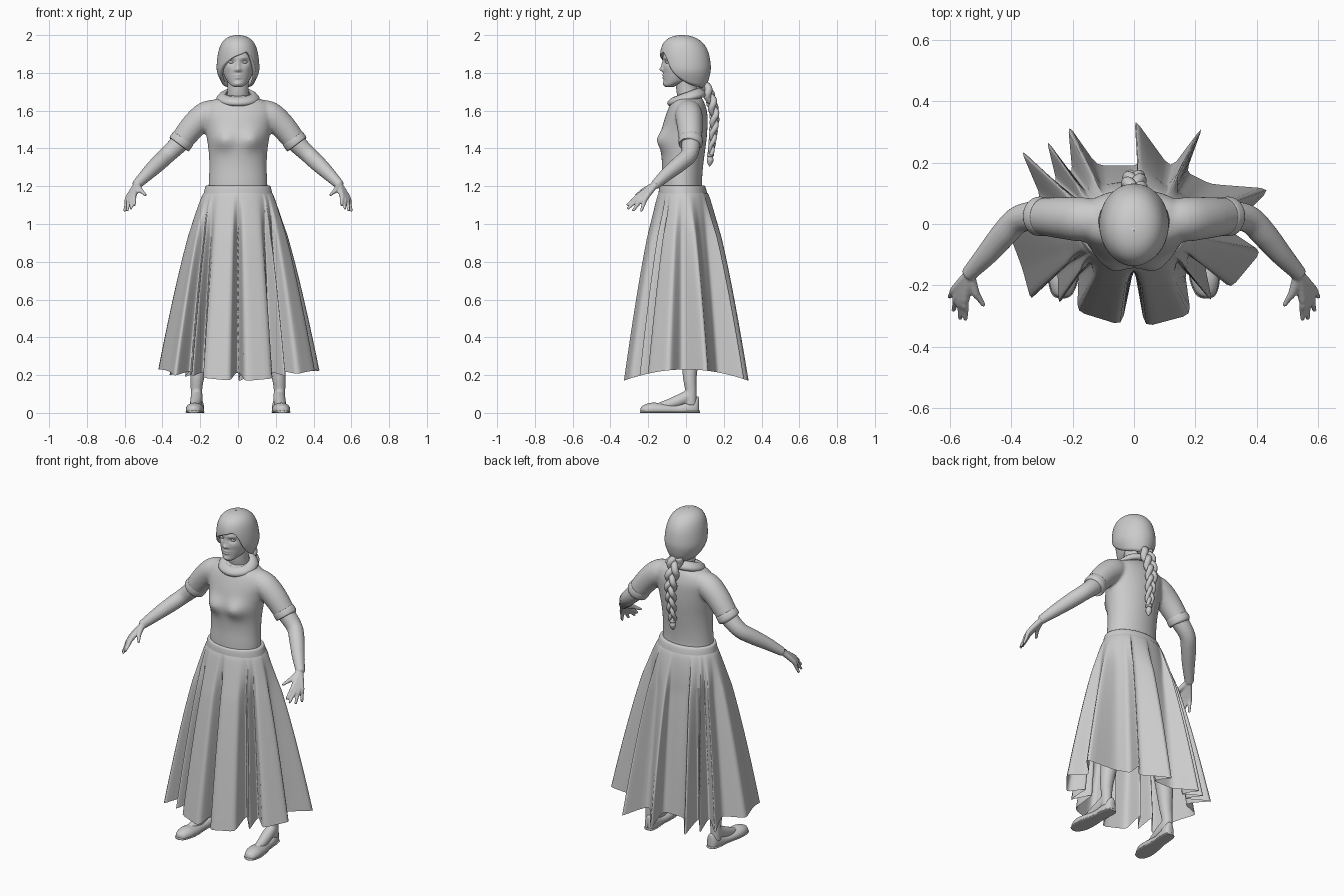
import bpy
import bmesh
from math import sin, cos, pi, exp, atan2, sqrt
from mathutils import Vector

if "Cube" in bpy.data.objects:
    bpy.data.objects.remove(bpy.data.objects["Cube"])

grey = bpy.data.materials.new("plain grey")
grey.use_nodes = True
grey.diffuse_color = (0.6, 0.6, 0.6, 1)
grey.node_tree.nodes["Principled BSDF"].inputs["Base Color"].default_value = (0.6, 0.6, 0.6, 1)


def smooth(rows, n=6):
    """Catmull-Rom subdivision of a list of number tuples."""
    out = []
    last = len(rows) - 1
    for i in range(last):
        a, b, c, d = (rows[max(0, min(last, j))] for j in (i - 1, i, i + 1, i + 2))
        for k in range(n):
            t = k / n
            out.append(tuple(q + 0.5 * t * ((r - p) + t * (2*p - 5*q + 4*r - s + t * (3*(q - r) + s - p)))
                             for p, q, r, s in zip(a, b, c, d)))
    return out + [rows[-1]]


def lookup(table, x):
    for a, b in zip(table, table[1:]):
        if x <= b[0]:
            t = (x - a[0]) / (b[0] - a[0])
            return [p + (q - p) * t for p, q in zip(a, b)]
    return table[-1]


def build(name, lofts, cap=True, mirror=False, voxel=0, thick=0):
    """One object from one or more lofts, each a list of closed rings."""
    bm = bmesh.new()
    for rings in lofts:
        vs = [[bm.verts.new(p) for p in ring] for ring in rings]
        n = len(vs[0])
        for a, b in zip(vs, vs[1:]):
            for i in range(n):
                bm.faces.new((a[i], a[(i + 1) % n], b[(i + 1) % n], b[i]))
        if cap:
            bm.faces.new(vs[0])
            bm.faces.new(vs[-1])
    bmesh.ops.recalc_face_normals(bm, faces=bm.faces)
    for f in bm.faces:
        f.smooth = True
    me = bpy.data.meshes.new(name)
    bm.to_mesh(me)
    bm.free()
    me.materials.append(grey)
    ob = bpy.data.objects.new(name, me)
    bpy.context.collection.objects.link(ob)
    if mirror:
        ob.modifiers.new("Mirror", "MIRROR").use_mirror_merge = False
    if voxel:
        m = ob.modifiers.new("Remesh", "REMESH")
        m.mode = "VOXEL"
        m.voxel_size = voxel
        m.use_smooth_shade = True
        m = ob.modifiers.new("Smooth", "SMOOTH")
        m.iterations = 4
    if thick:
        m = ob.modifiers.new("Solidify", "SOLIDIFY")
        m.thickness = thick


def ellipse(z, hw, yf, yb, n=64, tilt=0):
    c, r = (yf + yb) / 2, (yb - yf) / 2
    return [Vector((hw * sin(2*pi*i/n), c - r * cos(2*pi*i/n), z - tilt * cos(2*pi*i/n))) for i in range(n)]


def body(rows, bumps=(), n=6):
    """Stack of ellipses (z, half width, front y, back y) with soft bumps on the front."""
    rings = [ellipse(*r) for r in smooth(rows, n)]
    for r in rings:
        c = sum(v.y for v in r) / len(r)
        for v in r:
            if v.y < c:
                v.y -= sum(a * exp(-((v.x - x) / sx) ** 2 - ((v.z - z) / sz) ** 2)
                           for x, z, a, sx, sz in bumps)
    return rings


def tube(path, sides=16, n=6):
    """Round tube along points (x, y, z, radius)."""
    pts = smooth(path, n)
    rings = []
    for i, p in enumerate(pts):
        d = Vector(pts[min(i + 1, len(pts) - 1)][:3]) - Vector(pts[max(i - 1, 0)][:3])
        u = d.cross((0.13, 1, 0.21) if abs(d.normalized().y) < 0.8 else (1, 0, 0.1)).normalized()
        w = d.normalized().cross(u)
        rings.append([Vector(p[:3]) + p[3] * (u * cos(2*pi*k/sides) + w * sin(2*pi*k/sides)) for k in range(sides)])
    return rings


def flip(rings):
    return [[Vector((-v.x, v.y, v.z)) for v in r] for r in rings]


def ball(name, loc, size):
    bpy.ops.mesh.primitive_uv_sphere_add(segments=20, ring_count=12, radius=1, location=loc)
    ob = bpy.context.object
    ob.name = name
    ob.scale = size
    ob.data.materials.append(grey)
    bpy.ops.object.shade_smooth()


# Blouse: torso and short sleeves fused together
torso = body([(1.15, .158, -.13, .09), (1.22, .155, -.13, .085), (1.3, .152, -.127, .09), (1.38, .155, -.13, .1),
              (1.46, .166, -.128, .11), (1.53, .18, -.12, .114), (1.59, .19, -.102, .112), (1.635, .17, -.083, .1),
              (1.665, .11, -.068, .085), (1.68, .07, -.05, .07)],
             [(.075, 1.445, .036, .06, .052), (-.075, 1.445, .036, .06, .052)])
sleeve = tube([(.09, .012, 1.6, .06), (.165, .015, 1.578, .072), (.235, .02, 1.52, .068), (.308, .025, 1.428, .06)], 24)
build("blouse", [torso, sleeve, flip(sleeve)], voxel=.009)
build("sleeve_cuff", [tube([(.288, .024, 1.454, .058), (.29, .024, 1.451, .063), (.31, .025, 1.425, .064),
                            (.313, .025, 1.421, .056)], 28, 3)], mirror=True)

# Flat collar lying on the shoulders, and the waistband
collar = [ellipse(1.668 + dz, .092 + dr, -.076 - dr, .085 + dr, 48, .024)
          for dr, dz in ((-.028, .024), (-.014, .03), (.004, .022), (.02, .006), (.024, -.008), (.014, -.02), (-.016, -.012))]
build("collar", [collar + collar[:1]], cap=False)
build("waistband", [body([(1.135, .186, -.148, .115), (1.16, .182, -.146, .112), (1.19, .175, -.142, .105),
                          (1.203, .168, -.136, .097), (1.204, .15, -.12, .08)], n=3)], cap=False)

# Pleated skirt: straight-edged hem outline blended up into the waist ellipse
hem = [(0, -.14), (.035, -.335), (.185, -.295), (.165, -.15), (.255, -.255), (.23, -.13), (.315, -.21), (.415, -.09),
       (.31, -.02), (.445, .115), (.25, .13), (.17, .17), (.225, .32), (.12, .18), (0, .345), (.02, .19),
       (-.12, .19), (-.215, .325), (-.2, .16), (-.285, .275), (-.25, .13), (-.37, .245), (-.3, .08), (-.43, .03),
       (-.365, -.14), (-.335, -.25), (-.25, -.13), (-.245, -.265), (-.18, -.15), (-.185, -.285), (-.04, -.33)]
angles = sorted(atan2(x, -y) % (2 * pi) for x, y in hem) + [2 * pi]
outline = []
for i, p in enumerate(hem):
    q = hem[(i + 1) % len(hem)]
    for k in range(6):
        t = k / 6
        outline.append((p[0] + (q[0] - p[0]) * t, p[1] + (q[1] - p[1]) * t, angles[i] + (angles[i + 1] - angles[i]) * t))
outline = [((outline[i - 1][0] + 2 * p[0] + outline[(i + 1) % len(outline)][0]) / 4,
            (outline[i - 1][1] + 2 * p[1] + outline[(i + 1) % len(outline)][1]) / 4, p[2])
           for i, p in enumerate(outline)]
skirt = []
for level in range(29):
    t = (level / 28) ** 1.4
    f = t ** .75
    fold = min(1, .3 + 3 * t)
    ring = []
    for x, y, a in outline:
        low = .23 - .55 * y * y
        wx, wy = .18 * sin(a), -.015 - .13 * cos(a)
        hx = .38 * sin(a) + (x - .38 * sin(a)) * fold
        hy = -.27 * cos(a) + (y + .27 * cos(a)) * fold
        ring.append(Vector((wx + (hx - wx) * f, wy + (hy - wy) * f, 1.165 + (low - 1.165) * t)))
    skirt.append(ring)
build("skirt", [skirt], cap=False)

# Arms with hands: every finger runs from the wrist so the palm fuses
arm = tube([(.24, .02, 1.51, .05), (.31, .026, 1.428, .05), (.375, .015, 1.365, .045), (.425, -.035, 1.318, .043),
            (.48, -.1, 1.265, .036), (.54, -.165, 1.205, .025)])
fingers = [((.55, -.25, 1.15), (.548, -.313, 1.098)), ((.563, -.245, 1.14), (.567, -.31, 1.08)),
           ((.575, -.234, 1.134), (.588, -.282, 1.068)), ((.582, -.212, 1.14), (.601, -.238, 1.066)),
           ((.518, -.22, 1.18), (.488, -.267, 1.152))]
hand = [tube([(.535, -.16, 1.21, .017), (*k, .0145), tuple((a + b) / 2 for a, b in zip(k, e)) + (.0105,), (*e, .0075)], 12)
        for k, e in fingers]
build("arm_and_hand", [arm] + hand, mirror=True, voxel=.005)

# Legs and bare insteps
leg = tube([(.09, 0, 1.05, .085), (.125, 0, .8, .08), (.16, 0, .58, .058), (.19, .025, .4, .056),
            (.214, .02, .2, .038), (.22, .026, .12, .031), (.219, .026, .04, .031)])
instep = tube([(.218, .03, .1, .03), (.22, -.03, .068, .033), (.226, -.1, .042, .028), (.23, -.16, .028, .02)])
build("leg", [leg, instep], mirror=True, voxel=.007)


# Flat slip-on shoes
def shoe(grow, height):
    rings = []
    for y, hw, top in smooth([(-.24, .006, .025), (-.227, .03, .04), (-.18, .046, .054), (-.12, .046, .05),
                              (-.05, .036, .046), (.01, .035, .062), (.05, .031, .085), (.066, .02, .085), (.07, .006, .07)], 4):
        h = min(top, height)
        rings.append([Vector((.216 - y * .08 + (hw + grow) * cos(2*pi*k/24), y - grow * (1 if y < 0 else -1),
                              max(0, h * (.35 + .65 * sin(2*pi*k/24))))) for k in range(24)])
    return rings


build("shoe", [shoe(0, 1)], mirror=True)
build("shoe_sole", [shoe(.003, .013)], mirror=True)

# Neck and head with sculpted face
build("neck", [tube([(0, .028, 1.61, .075), (0, .015, 1.67, .06), (0, .004, 1.72, .056), (0, .005, 1.8, .06)], 32)])
face = [(0, 1.838, .010, .010, .03), (0, 1.818, .015, .013, .011), (.014, 1.813, .005, .008, .008),
        (-.014, 1.813, .005, .008, .008), (0, 1.788, .007, .02, .006), (0, 1.774, .007, .017, .006),
        (0, 1.742, .007, .02, .012)]
for s in (1, -1):
    face += [(s * .034, 1.857, -.011, .018, .012), (s * .034, 1.88, .004, .024, .008), (s * .05, 1.825, .004, .02, .018)]
build("head", [body([(1.724, .016, -.106, -.07), (1.735, .037, -.114, -.045), (1.76, .06, -.117, .03),
                     (1.80, .079, -.119, .08), (1.85, .088, -.12, .11), (1.9, .089, -.119, .11),
                     (1.94, .072, -.1, .08), (1.96, .05, -.075, .05)], face, 10)])
for s, side in ((1, "left"), (-1, "right")):
    ball(side + "_eye", (s * .034, -.096, 1.857), (.0155, .014, .0085))

# Hair cap: swept fringe with its parting on the left, tucked in at the nape
hair_shape = smooth([(0, 0, -.02, -.02), (.1, .05, -.078, .04), (.2, .085, -.118, .088), (.3, .104, -.136, .118),
                     (.4, .113, -.135, .131), (.45, .109, -.122, .128), (.5, .088, -.1, .115), (.54, .066, -.075, .09)], 5)
hair_edge = smooth([(-pi, 1.715), (-2, 1.73), (-1.45, 1.755), (-1.1, 1.79), (-.8, 1.835), (-.3, 1.878), (.2, 1.9),
                    (.5, 1.91), (.75, 1.875), (1, 1.8), (1.4, 1.755), (2, 1.73), (pi, 1.715)], 4)
hair = []
for level in range(1, 33):
    ring = []
    for k in range(96):
        a = 2 * pi * k / 96 - pi
        z = 2 - (2 - lookup(hair_edge, a)[1]) * (level / 32) ** 2
        u, hw, yf, yb = lookup(hair_shape, sqrt(2 - z))
        ring.append(Vector((hw * sin(a), (yf + yb) / 2 - (yb - yf) / 2 * cos(a), z)))
    hair.append(ring)
hair.insert(0, [Vector((v.x * .02, -.02 + (v.y + .02) * .02, 2)) for v in hair[0]])
build("hair", [hair], cap=False, thick=.018)

# Braid: three strands weaving down the back, with a tie and a tuft
spine = smooth([(0, .09), (.2, .128), (.45, .15), (.7, .144), (1, .13)])
strands = []
for s in range(3):
    path = []
    for k in range(61):
        t = k / 60
        a = 2 * pi * (1.9 * t + s / 3)
        size = 1 - .5 * t
        path.append((.027 * size * sin(a), lookup(spine, t)[1] + .014 * size * sin(2 * a), 1.745 - .38 * t, .0215 * size))
    strands.append(tube(path, 12, 1))
build("braid", strands)
build("braid_tie", [tube([(0, .13, 1.375, .012), (0, .13, 1.37, .018), (0, .129, 1.36, .018), (0, .129, 1.355, .012)], 16, 3)])
build("braid_tuft", [tube([(0, .129, 1.36, .011), (0, .128, 1.34, .018), (0, .126, 1.32, .012), (0, .125, 1.305, .002)])])
